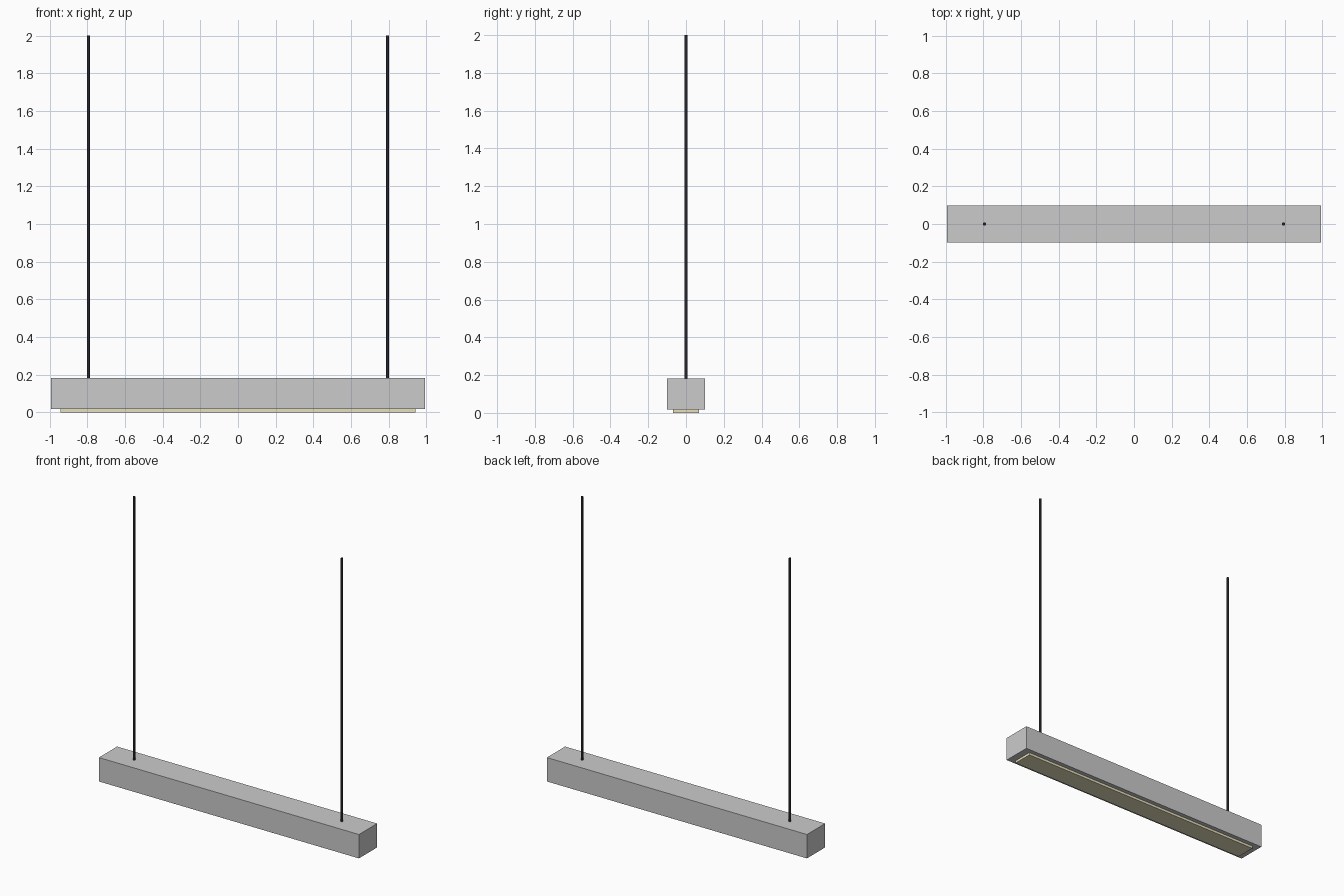
import bpy

if "Cube" in bpy.data.objects:
    bpy.data.objects.remove(bpy.data.objects["Cube"])


def material(name, rgb):
    m = bpy.data.materials.new(name)
    m.diffuse_color = (*rgb, 1)
    m.use_nodes = True
    m.node_tree.nodes["Principled BSDF"].inputs["Base Color"].default_value = m.diffuse_color
    return m


def box(name, half_x, half_y, z0, z1):
    bpy.ops.mesh.primitive_cube_add(size=1, location=(0, 0, (z0 + z1) / 2))
    o = bpy.context.object
    o.name = name
    o.scale = (half_x * 2, half_y * 2, z1 - z0)
    bpy.ops.object.transform_apply(location=False, rotation=False, scale=True)
    return o


def rod(name, x, z0, z1, radius):
    bpy.ops.mesh.primitive_cylinder_add(vertices=12, radius=radius, depth=z1 - z0,
                                        location=(x, 0, (z0 + z1) / 2))
    o = bpy.context.object
    o.name = name
    bpy.ops.object.shade_smooth_by_angle()
    return o


black = material("black_metal", (0.02, 0.02, 0.025))
warm = material("warm_diffuser", (0.8, 0.75, 0.5))

# Long rectangular housing
box("housing", 0.993, 0.0993, 0.017, 0.182)

# Light panel projecting slightly below the housing
box("diffuser", 0.943, 0.0695, 0.0, 0.02).data.materials.append(warm)

# Pair of suspension rods
for side, x in (("left", -0.794), ("right", 0.794)):
    rod(f"suspension_rod_{side}", x, 0.18, 2.0, 0.008).data.materials.append(black)
